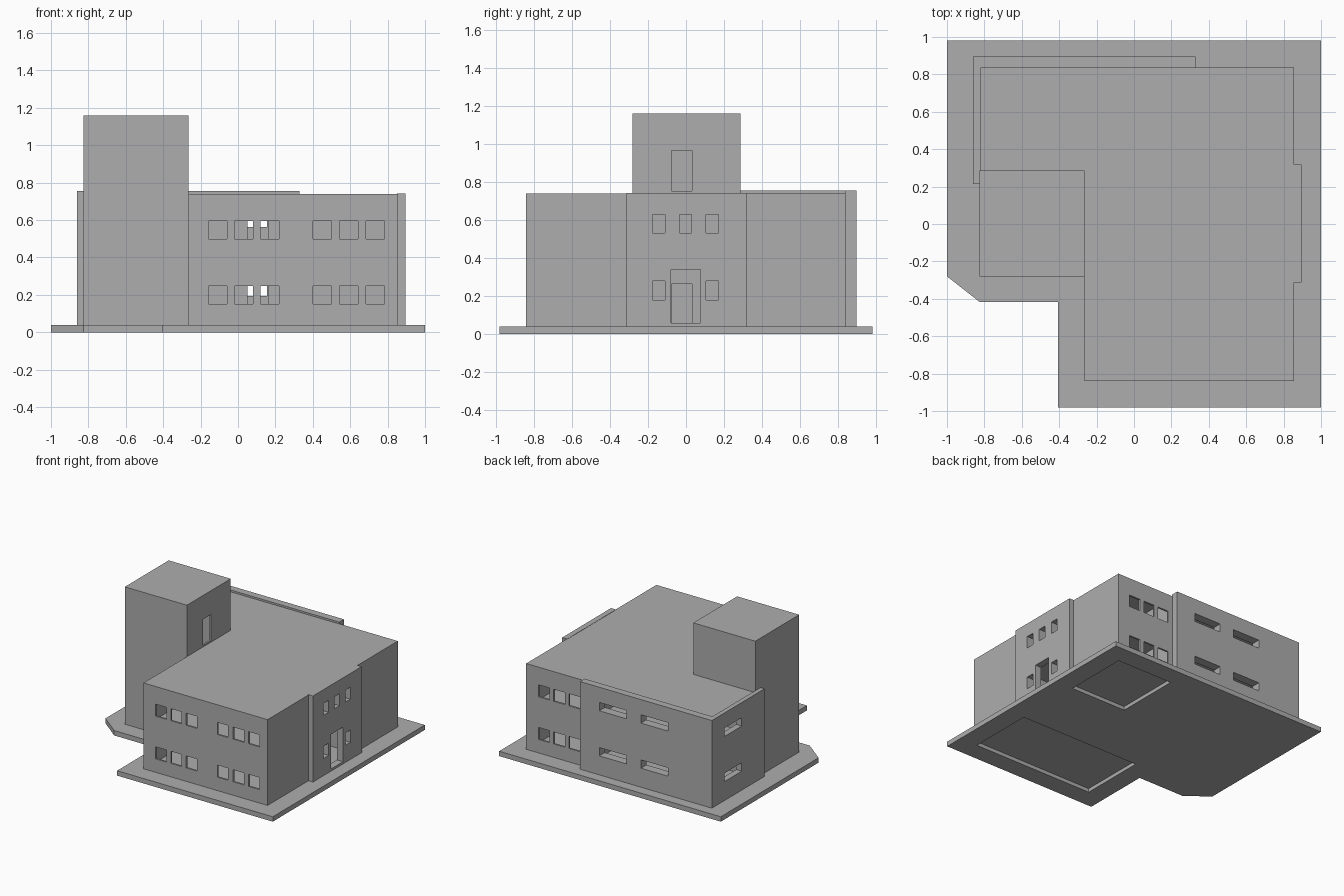
import bpy, bmesh

if "Cube" in bpy.data.objects:
    bpy.data.objects.remove(bpy.data.objects["Cube"])

grey = bpy.data.materials.new("concrete grey")
grey.diffuse_color = (0.42, 0.42, 0.42, 1)
grey.use_nodes = True
grey.node_tree.nodes["Principled BSDF"].inputs["Base Color"].default_value = grey.diffuse_color


def add_object(name, bm):
    bmesh.ops.recalc_face_normals(bm, faces=bm.faces)
    mesh = bpy.data.meshes.new(name)
    bm.to_mesh(mesh)
    bm.free()
    mesh.materials.append(grey)
    ob = bpy.data.objects.new(name, mesh)
    bpy.context.collection.objects.link(ob)
    return ob


def prism(bm, pts, z0, z1):
    """Extrude a plan outline from z0 to z1."""
    face = bm.faces.new([bm.verts.new((x, y, z0)) for x, y in pts])
    out = bmesh.ops.extrude_face_region(bm, geom=[face])
    top = [v for v in out["geom"] if isinstance(v, bmesh.types.BMVert)]
    bmesh.ops.translate(bm, verts=top, vec=(0, 0, z1 - z0))


def part(name, pts, z0, z1):
    bm = bmesh.new()
    prism(bm, pts, z0, z1)
    return add_object(name, bm)


def rect(x0, x1, y0, y1):
    return [(x0, y0), (x1, y0), (x1, y1), (x0, y1)]


def cutter(name, boxes):
    """One hidden helper holding many boxes (x0, x1, y0, y1, z0, z1)."""
    bm = bmesh.new()
    for x0, x1, y0, y1, z0, z1 in boxes:
        prism(bm, rect(x0, x1, y0, y1), z0, z1)
    ob = add_object(name, bm)
    ob.hide_render = True
    ob.hide_viewport = True
    return ob


def cut(ob, tool):
    m = ob.modifiers.new("openings", 'BOOLEAN')
    m.operation = 'DIFFERENCE'
    m.solver = 'EXACT'
    m.use_self = True
    m.object = tool


# Solid parts
base = part("base_slab", [(-1, .98), (-1, -.28), (-.825, -.417), (-.405, -.417),
                          (-.405, -.98), (1, -.98), (1, .98)], 0, .04)
main = part("main_block", [(-.265, -.84), (.855, -.84), (.855, .838), (-.825, .838),
                           (-.825, .28), (-.265, .28)], .035, .74)
tower = part("stair_tower", rect(-.825, -.265, -.28, .285), .035, 1.16)
back_wall = part("corner_facade", [(-.86, .215), (-.822, .215), (-.822, .835), (.33, .835),
                                   (.33, .895), (-.86, .895)], .035, .755)
entrance = part("entrance_facade", rect(.85, .895, -.312, .317), .035, .742)

# Openings through the outer walls
windows = []
for z in (.15, .498):                                  # front and back window rows
    for x in (-.157, -.018, .12, .402, .544, .684):
        windows.append((x, x + .098, -.9, -.81, z, z + .098))
    for x in (.37, .507, .645):
        windows.append((x, x + .1, .81, .86, z, z + .098))
for z in (.195, .563):                                 # long slots in corner facade
    for x in (-.466, -.09):
        windows.append((x, x + .246, .81, .95, z, z + .068))
    windows.append((-.9, -.79, .51, .735, z, z + .068))
for y in (-.175, -.035, .105):                         # entrance side windows
    windows.append((.82, .95, y, y + .065, .532, .63))
    if y != -.035:
        windows.append((.82, .95, y, y + .065, .18, .28))
windows.append((.82, .95, -.078, .075, .058, .34))     # entrance door
tower_doors = [(-.3, -.24, -.075, .032, .058, .265), (-.3, -.24, -.075, .032, .752, .965)]

# Rooms on two storeys with inner doorways
rooms = []
for z0, z1 in ((.045, .38), (.395, .725)):
    rooms += [(-.25, .84, -.825, -.285, z0, z1), (-.25, .84, -.27, .27, z0, z1),
              (.335, .84, .285, .823, z0, z1), (-.81, .32, .285, .823, z0, z1),
              (.05, .16, -.31, .31, z0 + .005, z1 - .05)]
tower_room = [(-.81, -.28, -.265, .27, .045, 1.145)]

cut(main, cutter("main_cutter", rooms + windows + tower_doors[:1]))
tool = cutter("window_cutter", windows)
cut(back_wall, tool)
cut(entrance, tool)
cut(tower, cutter("tower_cutter", tower_room + tower_doors))

# Recessed room floors seen from below the base
cut(base, cutter("underside_cutter", [(-.25, .84, -.825, -.28, -.1, .03),
                                      (.335, .84, .285, .823, -.1, .03)]))
